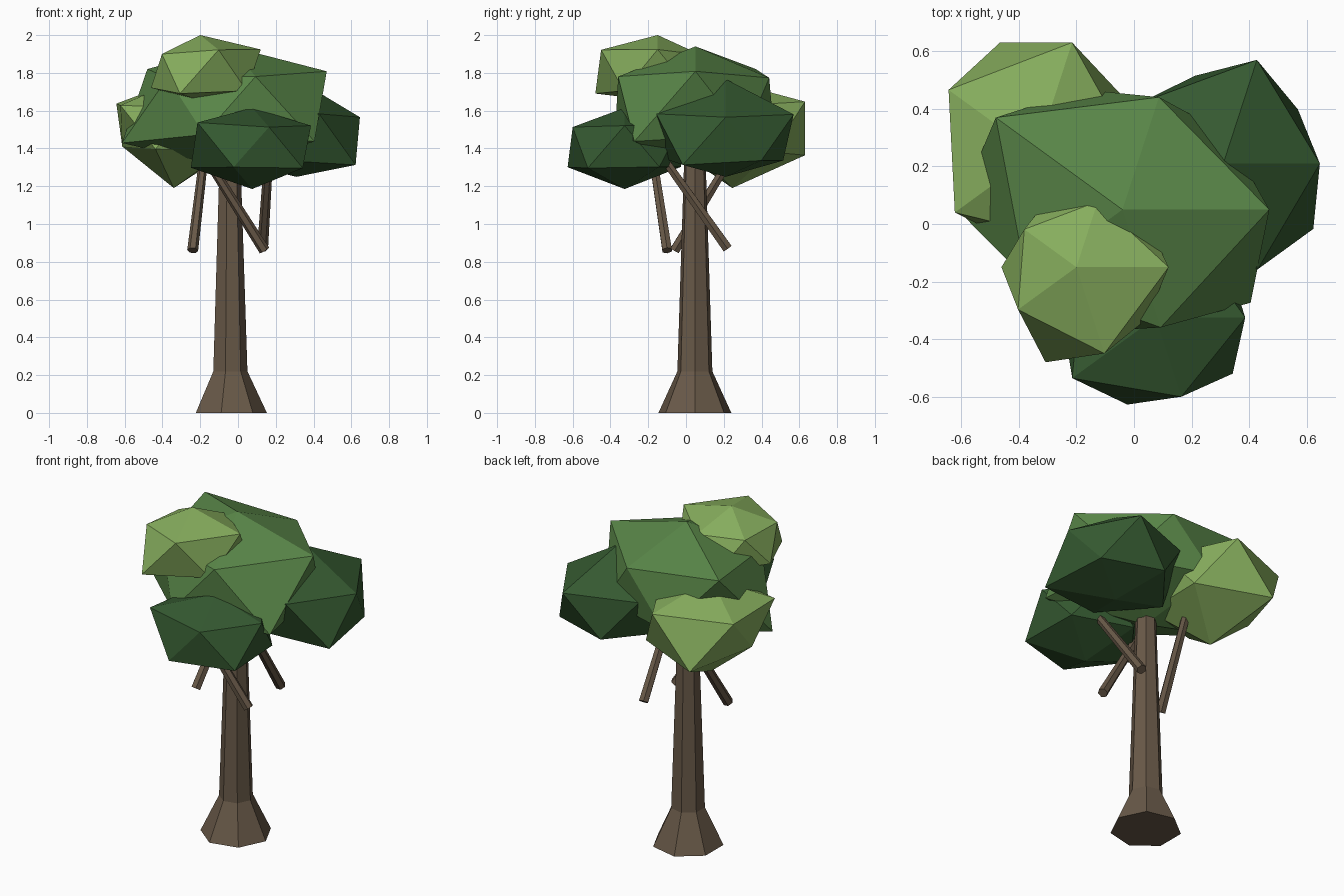
import bpy
from math import cos, sin, radians, tau
from mathutils import Vector

if "Cube" in bpy.data.objects:
    bpy.data.objects.remove(bpy.data.objects["Cube"])


def material(name, rgb):
    m = bpy.data.materials.new(name)
    m.diffuse_color = (*rgb, 1)
    m.use_nodes = True
    m.node_tree.nodes["Principled BSDF"].inputs["Base Color"].default_value = m.diffuse_color
    return m


BARK = material("bark", (0.14, 0.10, 0.065))
MID = material("leaf_mid", (0.10, 0.24, 0.065))
DARK = material("leaf_dark", (0.035, 0.10, 0.03))
LIGHT = material("leaf_light", (0.24, 0.42, 0.11))


def add_mesh(name, verts, faces, mat):
    me = bpy.data.meshes.new(name)
    me.from_pydata(verts, [], faces)
    me.materials.append(mat)
    ob = bpy.data.objects.new(name, me)
    bpy.context.collection.objects.link(ob)


def tube(name, stations, sides):
    """Capped n-sided tube through (centre, radius) stations."""
    axis = Vector(stations[-1][0]) - Vector(stations[0][0])
    rot = Vector((0, 0, 1)).rotation_difference(axis.normalized())
    verts, faces = [], []
    for centre, r in stations:
        for k in range(sides):
            a = tau * k / sides
            verts.append(Vector(centre) + rot @ Vector((r * cos(a), r * sin(a), 0)))
    for s in range(len(stations) - 1):
        for k in range(sides):
            j = (k + 1) % sides
            b, t = s * sides, (s + 1) * sides
            faces.append((b + k, b + j, t + j, t + k))
    faces.append(tuple(reversed(range(sides))))
    faces.append(tuple(range(len(verts) - sides, len(verts))))
    add_mesh(name, verts, faces, BARK)


def leaf_clump(name, centre, top, upper, lower, bottom, mat, squash=0.7):
    """Squashed icosahedron with an own radius for every corner."""
    dirs = [(Vector((0, 0, 1)), top)]
    for radii, start, z in ((upper, 0, 0.4472), (lower, 36, -0.4472)):
        for k, r in enumerate(radii):
            a = radians(start + 72 * k)
            dirs.append((Vector((0.8944 * cos(a), 0.8944 * sin(a), z)), r))
    dirs.append((Vector((0, 0, -1)), bottom))
    verts = [Vector(centre) + Vector((d.x * r, d.y * r, d.z * r * squash)) for d, r in dirs]
    faces = []
    for k in range(5):
        j = (k + 1) % 5
        faces += [(0, 1 + k, 1 + j), (1 + k, 6 + k, 1 + j),
                  (6 + k, 6 + j, 1 + j), (11, 6 + j, 6 + k)]
    add_mesh(name, verts, faces, mat)


# trunk with flared foot
X, Y = -0.045, 0.047
tube("trunk", [((X, Y, 0), 0.198), ((X, Y, 0.22), 0.095), ((X, Y, 1.5), 0.053)], 7)

# three leaning branches
branches = [((-0.24, -0.09, 0.86), (-0.185, -0.16, 1.32)),
            ((0.14, -0.06, 0.87), (-0.14, 0.22, 1.32)),
            ((0.13, 0.22, 0.87), (0.16, -0.10, 1.32))]
# pair up the views: left one leans back, front one leans left, right one leans forward
branches[0] = ((-0.24, -0.06, 0.86), (-0.185, 0.22, 1.32))
branches[1] = ((0.14, -0.10, 0.86), (-0.15, -0.17, 1.32))
for i, (a, b) in enumerate(branches):
    tube(f"branch_{i + 1}", [(a, 0.029), (b, 0.024)], 6)

# foliage: upper ring at 0, 72.. degrees, lower ring at 36, 108.. degrees
leaf_clump("crown_main", (-0.04, 0.05, 1.63), 0.443,
           (0.57, 0.459, 0.608, 0.46, 0.481), (0.5, 0.49, 0.642, 0.5, 0.615), 0.48, MID)
leaf_clump("crown_right", (0.31, 0.21, 1.448), 0.456,
           (0.375, 0.423, 0.4, 0.4, 0.432), (0.358, 0.358, 0.38, 0.353, 0.432), 0.283, DARK)
leaf_clump("crown_front", (0.075, -0.325, 1.412), 0.29,
           (0.348, 0.35, 0.35, 0.40, 0.323), (0.35, 0.35, 0.363, 0.355, 0.37), 0.324, DARK)
leaf_clump("crown_left", (-0.34, 0.245, 1.506), 0.35,
           (0.38, 0.453, 0.42, 0.39, 0.35), (0.4, 0.453, 0.305, 0.35, 0.38), 0.451, LIGHT)
leaf_clump("crown_top", (-0.2, -0.15, 1.812), 0.269,
           (0.358, 0.268, 0.25, 0.28, 0.352), (0.33, 0.3, 0.291, 0.388, 0.34), 0.23, LIGHT)
